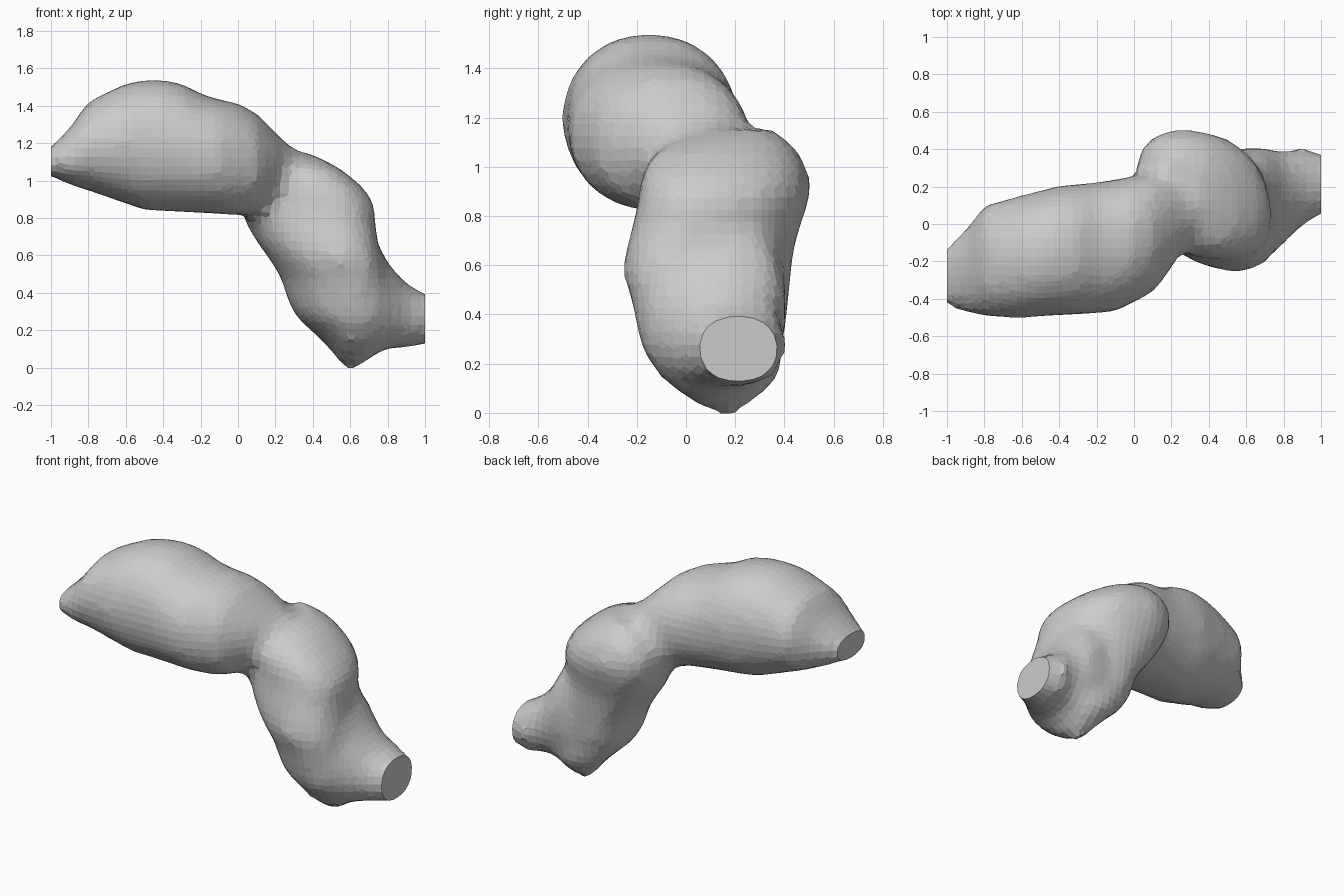
import bpy, bmesh, math

if "Cube" in bpy.data.objects:
    bpy.data.objects.remove(bpy.data.objects["Cube"])


def loft(name, axis, sections, sides=24, power=2.3, skew=0.0):
    """Skin rounded rings. Section: (position, min a, max a, min b, max b).
    axis 'x': a is y and b is z; axis 'z': a is x and b is y."""
    bm = bmesh.new()
    rings = []
    for p, a0, a1, b0, b1 in sections:
        ring = []
        for i in range(sides):
            t = 2 * math.pi * i / sides
            c, s = math.cos(t + skew), math.sin(t)
            a = (a0 + a1) / 2 + (a1 - a0) / 2 * math.copysign(abs(c) ** (2 / power), c)
            b = (b0 + b1) / 2 + (b1 - b0) / 2 * math.copysign(abs(s) ** (2 / power), s)
            ring.append(bm.verts.new((p, a, b) if axis == 'x' else (a, b, p)))
        rings.append(ring)
    for r, q in zip(rings, rings[1:]):
        for i in range(sides):
            j = (i + 1) % sides
            bm.faces.new((r[i], r[j], q[j], q[i]))
    bm.faces.new(rings[0])
    bm.faces.new(rings[-1])
    bmesh.ops.recalc_face_normals(bm, faces=bm.faces)
    me = bpy.data.meshes.new(name)
    bm.to_mesh(me)
    bm.free()
    ob = bpy.data.objects.new(name, me)
    bpy.context.collection.objects.link(ob)
    return ob


# upper lobe, lying along x
upper = loft("curved_body", 'x', [
    (-1.1, -.39, -.20, 1.05, 1.10),
    (-1.0, -.44, -.12, 1.025, 1.18),
    (-.9, -.475, -.03, .975, 1.28),
    (-.8, -.495, .10, .945, 1.425),
    (-.6, -.505, .155, .875, 1.52),
    (-.5, -.495, .18, .84, 1.54),
    (-.4, -.49, .205, .835, 1.54),
    (-.3, -.485, .215, .83, 1.52),
    (-.2, -.48, .225, .825, 1.465),
    (-.1, -.47, .24, .82, 1.435),
    (0, -.42, .26, .81, 1.415),
    (.1, -.37, .27, .83, 1.36),
    (.2, -.24, .26, .90, 1.26),
    (.29, -.08, .20, .99, 1.17),
], power=2.15)

# lower lobe, stacked in z
lower = loft("lower_lobe", 'z', [
    (-.015, .57, .63, .13, .19),
    (.08, .51, .74, -.03, .32),
    (.17, .42, .80, -.115, .395),
    (.27, .31, .81, -.185, .39),
    (.37, .26, .81, -.205, .41),
    (.47, .235, .79, -.225, .42),
    (.57, .175, .77, -.26, .43),
    (.67, .10, .75, -.245, .44),
    (.77, .04, .735, -.215, .47),
    (.87, .01, .735, -.195, .505),
    (.97, .01, .665, -.185, .505),
    (1.07, .06, .54, -.12, .455),
    (1.15, .15, .38, .06, .36),
], skew=0.25)

# end stub, blending out of the lower lobe
stub = loft("end_stub", 'x', [
    (.5, -.18, .40, .13, .85),
    (.6, -.21, .41, .06, .84),
    (.7, -.17, .405, .06, .76),
    (.8, -.105, .385, .10, .56),
    (.9, -.005, .41, .105, .445),
    (1.0, .05, .375, .125, .395),
    (1.1, .09, .35, .14, .36),
], power=2.2)

# fuse into a single faceted skin with softened joins
for part in (lower, stub):
    m = upper.modifiers.new("join", 'BOOLEAN')
    m.operation = 'UNION'
    m.solver = 'EXACT'
    m.object = part
skin = upper.modifiers.new("skin", 'REMESH')
skin.mode = 'VOXEL'
skin.voxel_size = 0.05
soft = upper.modifiers.new("soften", 'SMOOTH')
soft.factor = 0.5
soft.iterations = 3
deps = bpy.context.evaluated_depsgraph_get()
fused = bpy.data.meshes.new_from_object(upper.evaluated_get(deps))
upper.modifiers.clear()
upper.data = fused

# flat cut at both ends
bm = bmesh.new()
bm.from_mesh(fused)
for side in (-1, 1):
    cut = bmesh.ops.bisect_plane(bm, geom=bm.verts[:] + bm.edges[:] + bm.faces[:],
                                 plane_co=(side, 0, 0), plane_no=(side, 0, 0),
                                 clear_outer=True)
    rim = [e for e in cut['geom_cut'] if isinstance(e, bmesh.types.BMEdge)]
    bmesh.ops.contextual_create(bm, geom=rim)
for f in bm.faces:
    f.smooth = False
bm.to_mesh(fused)
bm.free()
for part in (lower, stub):
    bpy.data.objects.remove(part, do_unlink=True)
